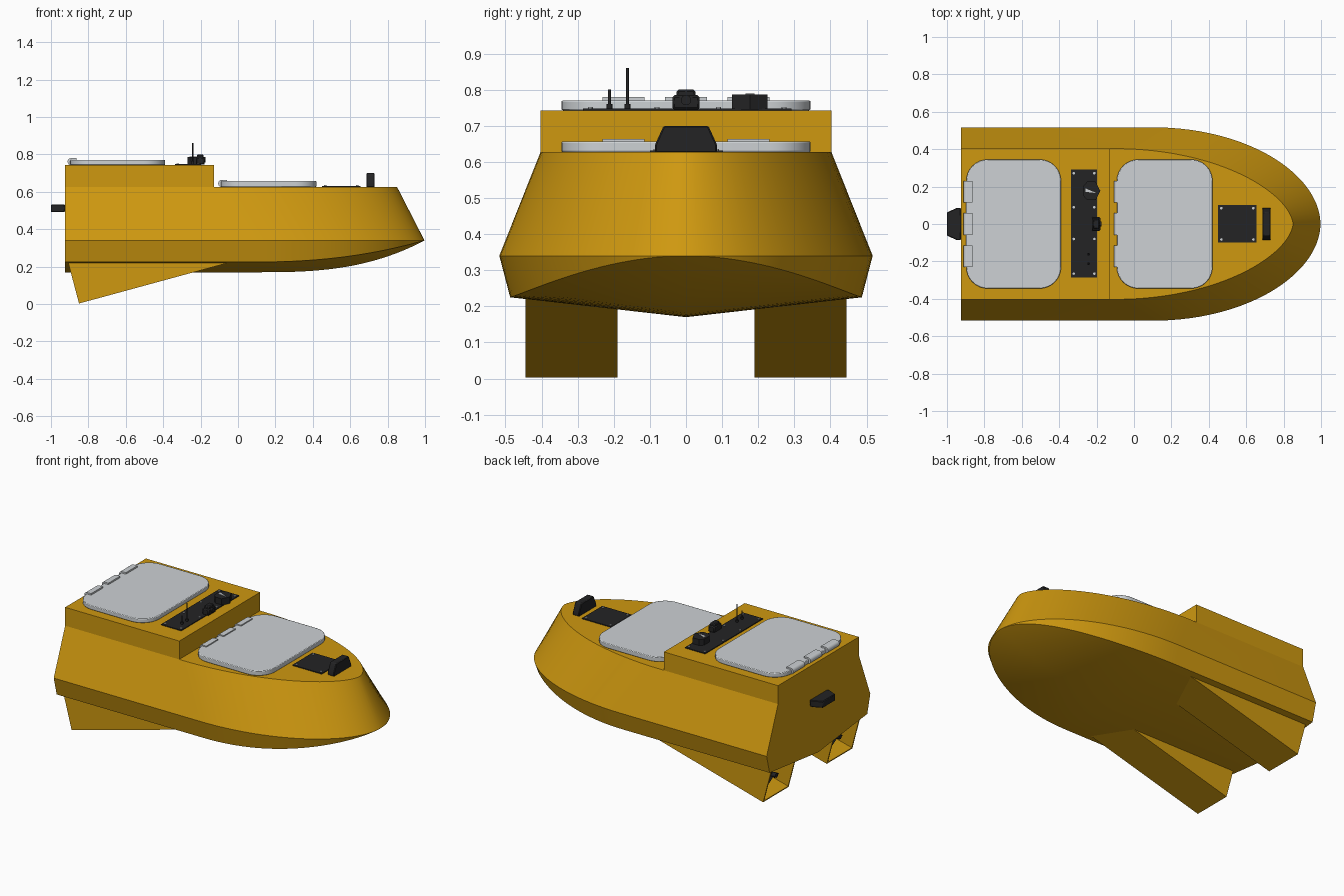
import bpy, bmesh, math
from mathutils import Matrix, Vector

if "Cube" in bpy.data.objects:
    bpy.data.objects.remove(bpy.data.objects["Cube"], do_unlink=True)


def material(name, rgb, rough=0.6):
    m = bpy.data.materials.new(name)
    m.use_nodes = True
    m.diffuse_color = (*rgb, 1)
    bsdf = m.node_tree.nodes["Principled BSDF"]
    bsdf.inputs["Base Color"].default_value = (*rgb, 1)
    bsdf.inputs["Roughness"].default_value = rough
    return m


YELLOW = material("hull yellow", (0.62, 0.315, 0.005))
GREY = material("hatch grey", (0.61, 0.64, 0.66))
BLACK = material("equipment black", (0.017, 0.017, 0.018))


def finish(name, bm, mat, angle=28):
    bmesh.ops.recalc_face_normals(bm, faces=bm.faces[:])
    me = bpy.data.meshes.new(name)
    bm.to_mesh(me)
    bm.free()
    me.materials.append(mat)
    me.shade_smooth()
    me.set_sharp_from_angle(angle=math.radians(angle))
    ob = bpy.data.objects.new(name, me)
    bpy.context.collection.objects.link(ob)
    return ob


def bevel(ob, width, segments=1):
    b = ob.modifiers.new("bevel", 'BEVEL')
    b.width, b.segments, b.limit_method = width, segments, 'ANGLE'
    return ob


def box(name, x, y, z, mat):
    bm = bmesh.new()
    bmesh.ops.create_cube(bm, size=1)
    for v in bm.verts:
        v.co = [r[0] + (c + 0.5) * (r[1] - r[0]) for c, r in zip(v.co, (x, y, z))]
    return finish(name, bm, mat)


def cylinder(name, centre, r, length, axis, mat, sides=24, r2=None):
    bm = bmesh.new()
    turn = Vector((0, 0, 1)).rotation_difference(Vector(axis)).to_matrix().to_4x4()
    bmesh.ops.create_cone(bm, cap_ends=True, segments=sides, radius1=r, radius2=r if r2 is None else r2,
                          depth=length, matrix=Matrix.Translation(centre) @ turn)
    return finish(name, bm, mat)


def extrude(name, points, step, mat):
    """Extrude a closed 3D outline along the vector step."""
    bm = bmesh.new()
    face = bm.faces.new([bm.verts.new(p) for p in points])
    new = bmesh.ops.extrude_face_region(bm, geom=[face])["geom"]
    bmesh.ops.translate(bm, vec=step, verts=[v for v in new if isinstance(v, bmesh.types.BMVert)])
    return finish(name, bm, mat)


# Hull lofted along four rails: start x, end x, half width, start z, end z, power of rise, fullness
STERN, STEPS = -0.925, 28
RAILS = [(-0.10, 0.85, 0.403, 0.627, 0.627, 1, 0.6),
         (0.10, 0.997, 0.517, 0.34, 0.34, 1, 0.52),
         (0.10, 0.997, 0.487, 0.225, 0.34, 2.2, 0.52),
         (0.10, 0.997, 0.0, 0.17, 0.34, 2.8, 1)]


def rail_point(rail, i):
    x0, x1, w, z0, z1, power, full = rail
    if i == 0:
        return STERN, w, z0
    a = (i - 1) / STEPS * math.pi / 2
    t, c = math.sin(a), max(0, math.cos(a))
    return x0 + (x1 - x0) * t, w * c ** (2 * full), z0 + (z1 - z0) * t ** power


bm = bmesh.new()
rings = []
for i in range(STEPS + 2):
    half = [rail_point(r, i) for r in RAILS]
    full = half + [(x, -y, z) for x, y, z in reversed(half[:-1])]
    rings.append([bm.verts.new(p) for p in full])
for a, b in zip(rings, rings[1:]):
    for k in range(7):
        n = (k + 1) % 7
        bm.faces.new((a[k], a[n], b[n], b[k]))
bm.faces.new(rings[0])
bmesh.ops.remove_doubles(bm, verts=bm.verts[:], dist=0.0004)
finish("hull", bm, YELLOW, 25)
box("raised_aft_deck", (STERN, -0.128), (-0.403, 0.403), (0.627, 0.743), YELLOW)

# Hollow wedge ducts with propellers
for side, label in ((1, "left"), (-1, "right")):
    bm = bmesh.new()
    ys = (0.19 * side, 0.445 * side)
    profile = [(-0.908, 0.222), (-0.85, 0.003), (-0.05, 0.221)]
    a, b = [[bm.verts.new((x, y, z)) for x, z in profile] for y in ys]
    bm.faces.new(a)
    bm.faces.new(b[::-1])
    walls = [bm.faces.new((a[k], b[k], b[(k + 1) % 3], a[(k + 1) % 3])) for k in range(3)]
    bmesh.ops.recalc_face_normals(bm, faces=bm.faces[:])
    bmesh.ops.inset_region(bm, faces=[walls[0]], thickness=0.012)
    new = bmesh.ops.extrude_face_region(bm, geom=[walls[0]])["geom"]
    bmesh.ops.delete(bm, geom=[walls[0]], context='FACES_ONLY')
    bmesh.ops.translate(bm, vec=(0.13, 0, 0.034), verts=[v for v in new if isinstance(v, bmesh.types.BMVert)])
    finish(label + "_duct", bm, YELLOW)
    hub = Vector((-0.80, 0.3175 * side, 0.125))
    cylinder(label + "_propeller_hub", hub, 0.014, 0.11, (1, 0, 0), BLACK, 16)
    bm = bmesh.new()
    for k in range(3):
        m = (Matrix.Translation(hub) @ Matrix.Rotation(k * math.tau / 3, 4, 'X') @ Matrix.Translation((-0.02, 0, 0.032))
             @ Matrix.Rotation(0.6, 4, 'Z') @ Matrix.Diagonal((0.006, 0.035, 0.05, 1)))
        bmesh.ops.create_cube(bm, size=1, matrix=m)
    finish(label + "_propeller_blades", bm, BLACK)


# Hatches with rounded corners and three hinges
def hatch(name, x0, x1, z, top):
    r, w, pts = 0.115, 0.345, []
    corners = [(x1 - r, w - r), (x0 + r, w - r), (x0 + r, r - w), (x1 - r, r - w)]
    for q, (cx, cy) in enumerate(corners):
        for s in range(9):
            a = (q + s / 8) * math.pi / 2
            pts.append((cx + r * math.cos(a), cy + r * math.sin(a), z))
    bevel(extrude(name + "_hatch", pts, (0, 0, top - z), GREY), 0.004, 2)
    for k in (-1, 0, 1):
        y = k * 0.173
        cylinder(f"{name}_hinge_{k + 2}", (x0 + 0.005, y, z + 0.018), 0.019, 0.116, (0, 1, 0), GREY)
        box(f"{name}_hinge_leaf_{k + 2}", (x0 + 0.005, x0 + 0.033), (y - 0.058, y + 0.058), (z, z + 0.037), GREY)


hatch("aft", -0.897, -0.39, 0.743, 0.77)
hatch("fore", -0.092, 0.42, 0.627, 0.657)


# Equipment plates with screws
def plate(name, x, y, z, xs, ys):
    box(name, x, y, (z, z + 0.005), BLACK)
    for i, sx in enumerate(xs):
        for j, sy in enumerate(ys):
            cylinder(f"{name}_screw_{i}_{j}", (sx, sy, z + 0.006), 0.007, 0.006, (0, 0, 1), GREY, 12)


plate("sensor_plate", (-0.338, -0.197), (-0.285, 0.292), 0.743, (-0.322, -0.212), (-0.265, -0.08, 0.09, 0.272))
plate("bow_plate", (0.45, 0.655), (-0.1, 0.102), 0.627, (0.467, 0.638), (-0.083, 0.085))

# Antennas
for name, y, top in (("tall_antenna", -0.162, 0.86), ("short_antenna", -0.212, 0.80)):
    cylinder(name, (-0.243, y, (0.745 + top) / 2), 0.004, top - 0.745, (0, 0, 1), BLACK, 12)
    cylinder(name + "_base", (-0.243, y, 0.753), 0.008, 0.016, (0, 0, 1), BLACK, 12)

# Camera with lens
bevel(box("camera_foot", (-0.225, -0.18), (-0.038, 0.038), (0.745, 0.785), BLACK), 0.006)
bevel(box("camera_body", (-0.22, -0.185), (-0.026, 0.026), (0.775, 0.80), BLACK), 0.005)
cylinder("camera_lens", (-0.18, 0, 0.771), 0.014, 0.014, (1, 0, 0), BLACK)

# Six-sided sensor housing with a small light cap
extrude("sensor_housing", [(-0.27, 0.15, 0.745), (-0.25, 0.128, 0.745), (-0.205, 0.128, 0.745), (-0.18, 0.177, 0.745),
                           (-0.205, 0.226, 0.745), (-0.25, 0.226, 0.745), (-0.27, 0.205, 0.745)],
        (0, 0, 0.041), BLACK)
extrude("sensor_pointer", [(-0.258, 0.19, 0.786), (-0.258, 0.172, 0.786), (-0.2, 0.165, 0.786)], (0, 0, 0.003), GREY)

# Matching lamp housings on the bow and the stern: (across, out) outline
LAMP = [(-0.086, 0), (-0.086, 0.022), (-0.062, 0.075), (0.062, 0.075), (0.086, 0.022), (0.086, 0)]
bevel(extrude("bow_lamp", [(0.686, y, 0.625 + h) for y, h in LAMP], (0.045, 0, 0), BLACK), 0.004)
bevel(extrude("stern_lamp", [(STERN - h, y, 0.491) for y, h in LAMP], (0, 0, 0.042), BLACK), 0.004)
